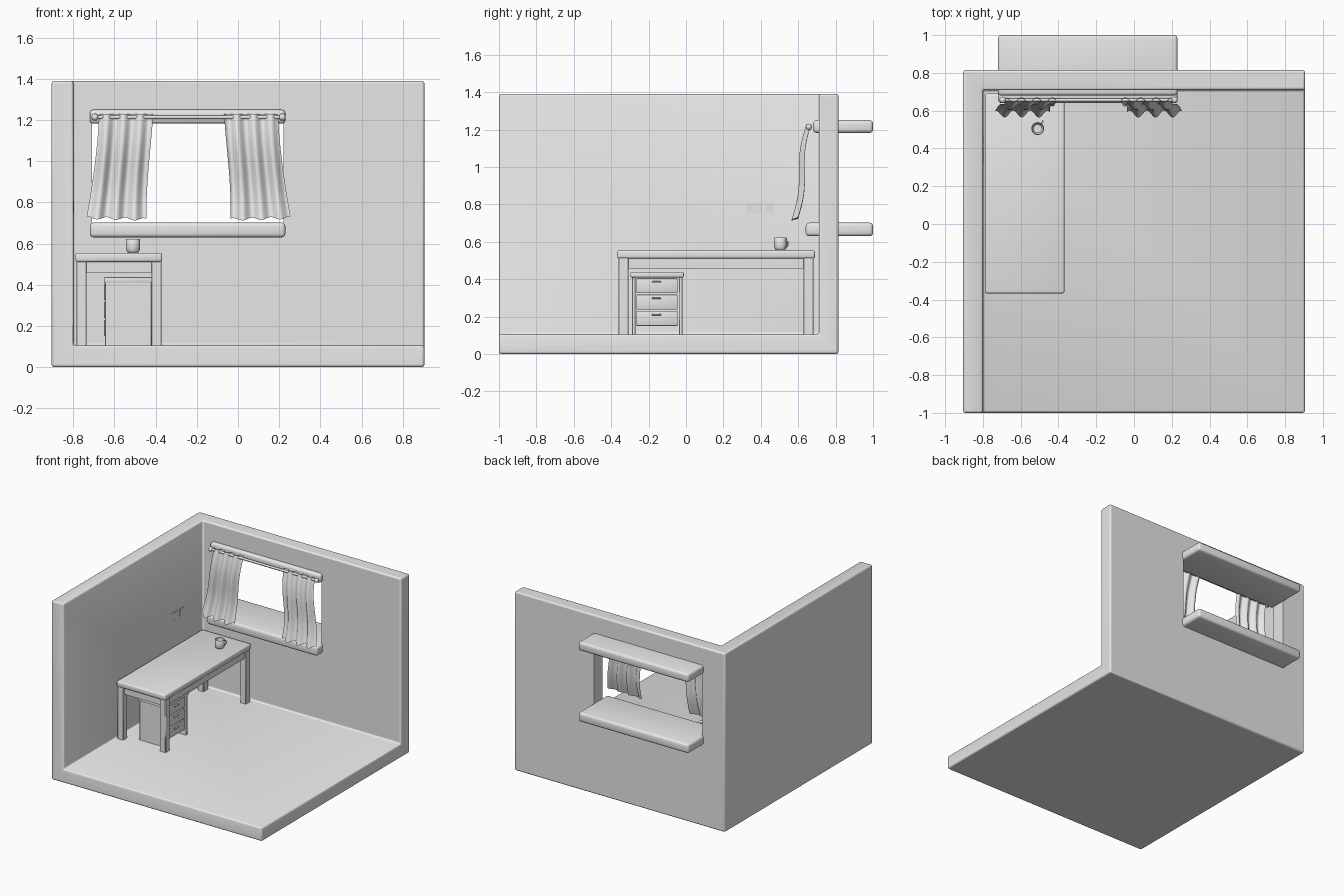
import bpy, bmesh, math
from mathutils import Matrix, Vector

if "Cube" in bpy.data.objects:
    bpy.data.objects.remove(bpy.data.objects["Cube"])

GREY = bpy.data.materials.new("light_grey")
GREY.diffuse_color = (0.8, 0.8, 0.8, 1)
GREY.use_nodes = True
GREY.node_tree.nodes["Principled BSDF"].inputs["Base Color"].default_value = GREY.diffuse_color


def finish(name, bm, angle=40):
    """Turn a bmesh into a named, shaded object."""
    me = bpy.data.meshes.new(name)
    bm.to_mesh(me)
    bm.free()
    me.materials.append(GREY)
    ob = bpy.data.objects.new(name, me)
    bpy.context.collection.objects.link(ob)
    smooth(ob, angle)
    return ob


def smooth(ob, angle=40):
    bpy.ops.object.select_all(action='DESELECT')
    ob.select_set(True)
    bpy.context.view_layer.objects.active = ob
    bpy.ops.object.shade_smooth_by_angle(angle=math.radians(angle))


def box(name, x, y, z, bevel=0.0, segs=2):
    """Box from (min, max) ranges with rounded edges."""
    bm = bmesh.new()
    size = [r[1] - r[0] for r in (x, y, z)]
    mid = [(r[1] + r[0]) / 2 for r in (x, y, z)]
    bmesh.ops.create_cube(bm, size=1, matrix=Matrix.Translation(mid) @ Matrix.Diagonal((*size, 1)))
    if bevel:
        bmesh.ops.bevel(bm, geom=bm.edges[:], offset=bevel, segments=segs, profile=0.5, affect='EDGES')
    return finish(name, bm)


def cut(ob, cutter):
    m = ob.modifiers.new("cut", 'BOOLEAN')
    m.operation, m.object, m.solver = 'DIFFERENCE', cutter, 'EXACT'
    apply(ob, m)
    bpy.data.objects.remove(cutter)


def apply(ob, m):
    bpy.context.view_layer.objects.active = ob
    bpy.ops.object.modifier_apply(modifier=m.name)


# Room shell: floor, left wall and back wall in one rounded piece with a window opening
room = box("room_shell", (-0.905, 0.905), (-1.0, 0.815), (0, 1.39))
cut(room, box("inner_cutter", (-0.8, 2), (-2, 0.71), (0.105, 2)))
bev = room.modifiers.new("round", 'BEVEL')
bev.width, bev.segments, bev.limit_method = 0.012, 3, 'ANGLE'
apply(room, bev)
cut(room, box("window_cutter", (-0.71, 0.222), (0.5, 1.2), (0.665, 1.215)))
smooth(room)

# Window sill and head board, passing through the wall
box("window_sill", (-0.72, 0.23), (0.64, 1.0), (0.63, 0.702), 0.018, 3)
box("window_head", (-0.72, 0.23), (0.68, 1.0), (1.182, 1.25), 0.018, 3)

# Curtain rod with end balls
ROD_Y, ROD_Z, MID_X = 0.657, 1.214, -0.24
bm = bmesh.new()
turn = Matrix.Translation((MID_X, ROD_Y, ROD_Z)) @ Matrix.Rotation(math.pi / 2, 4, 'Y')
bmesh.ops.create_cone(bm, cap_ends=True, segments=16, radius1=0.009, radius2=0.009, depth=0.91, matrix=turn)
for s in (-1, 1):
    bmesh.ops.create_uvsphere(bm, u_segments=16, v_segments=10, radius=0.017,
                              matrix=Matrix.Translation((MID_X + s * 0.455, ROD_Y, ROD_Z)))
finish("curtain_rod", bm)


def curtain(name, side):
    """Wavy cloth sheet; side -1 is left, 1 is right."""
    nu, nv = 48, 24
    bm = bmesh.new()
    grid = []
    for j in range(nv + 1):
        v = j / nv
        outer = 0.435 + 0.06 * v ** 1.5
        inner = 0.172 + 0.032 * v + 0.012 * math.sin(math.pi * v) * v
        row = []
        for i in range(nu + 1):
            u = i / nu
            wave = math.sin(2 * math.pi * (3.2 * u + 0.1 * v))
            x = MID_X + side * (inner + (outer - inner) * u)
            y = ROD_Y - 0.075 * v - 0.013 * math.sin(2 * math.pi * v) + (0.013 + 0.005 * v) * wave
            z = 1.23 - 0.505 * v + 0.006 * wave * v - 0.008 * (1 - u) * v
            row.append(bm.verts.new((x, y, z)))
        grid.append(row)
    for j in range(nv):
        for i in range(nu):
            q = [grid[j][i], grid[j + 1][i], grid[j + 1][i + 1], grid[j][i + 1]]
            bm.faces.new(q if side > 0 else q[::-1])
    finish(name, bm, 80)


curtain("left_curtain", -1)
curtain("right_curtain", 1)

# Desk: top, four legs, aprons
box("desk_top", (-0.79, -0.368), (-0.368, 0.69), (0.51, 0.555), 0.012, 3)
for xn, x in (("left", (-0.785, -0.735)), ("right", (-0.421, -0.371))):
    for yn, y in (("front", (-0.36, -0.308)), ("back", (0.627, 0.682))):
        box(f"desk_leg_{yn}_{xn}", x, y, (0.1, 0.515), 0.003, 1)
    xm = sum(x) / 2
    box(f"desk_apron_{xn}", (xm - 0.012, xm + 0.012), (-0.33, 0.65), (0.457, 0.515))
for yn, y in (("front", -0.334), ("back", 0.655)):
    box(f"desk_apron_{yn}", (-0.76, -0.396), (y - 0.012, y + 0.012), (0.457, 0.515))

# Drawer cabinet under the desk, opening to the right
box("cabinet_top", (-0.652, -0.416), (-0.297, -0.012), (0.41, 0.437), 0.004)
for n, y in (("front", (-0.288, -0.270)), ("back", (-0.038, -0.020))):
    box(f"cabinet_side_{n}", (-0.645, -0.42), y, (0.1, 0.415), 0.002, 1)
for i in range(3):
    z = 0.15 + 0.0875 * i
    box(f"drawer_{i + 1}", (-0.651, -0.427), (-0.265, -0.045), (z, z + 0.08), 0.004)
    box(f"drawer_handle_{i + 1}", (-0.43, -0.414), (-0.182, -0.134), (z + 0.056, z + 0.064), 0.002, 1)

# Mug: lathed cup
CX, CY, CZ, N = -0.51, 0.505, 0.554, 28
profile = [(0, 0), (0.02, 0), (0.028, 0.004), (0.033, 0.014), (0.034, 0.03), (0.034, 0.066),
           (0.032, 0.068), (0.029, 0.066), (0.029, 0.02), (0.022, 0.009), (0, 0.008)]
bm = bmesh.new()
vs = [bm.verts.new((CX + r, CY, CZ + h)) for r, h in profile]
es = [bm.edges.new(p) for p in zip(vs, vs[1:])]
bmesh.ops.spin(bm, geom=vs + es, cent=(CX, CY, 0), axis=(0, 0, 1), angle=2 * math.pi, steps=N)
bmesh.ops.remove_doubles(bm, verts=bm.verts[:], dist=0.0001)
bmesh.ops.recalc_face_normals(bm, faces=bm.faces[:])
finish("mug", bm, 50)

# Mug handle: half ring swept with a round section
bm = bmesh.new()
out = Vector((math.cos(math.radians(55)), math.sin(math.radians(55)), 0))
up, side = Vector((0, 0, 1)), Vector((-out.y, out.x, 0))
base = Vector((CX, CY, CZ + 0.036)) + out * 0.031
rings = []
for j in range(13):
    a = math.pi * (j / 12 - 0.5)
    d = out * math.cos(a) + up * math.sin(a)
    rings.append([bm.verts.new(base + d * (0.018 + 0.004 * math.cos(b)) + side * 0.004 * math.sin(b))
                  for b in (k * math.pi / 4 for k in range(8))])
for p, q in zip(rings, rings[1:]):
    for k in range(8):
        bm.faces.new((p[k], p[k - 1], q[k - 1], q[k]))
bmesh.ops.recalc_face_normals(bm, faces=bm.faces[:])
finish("mug_handle", bm, 60)

# Small thin plates on the left wall above the desk
box("wall_plate_large", (-0.803, -0.797), (0.323, 0.404), (0.75, 0.808), 0.001, 1)
box("wall_plate_small", (-0.803, -0.797), (0.425, 0.468), (0.75, 0.808), 0.001, 1)
